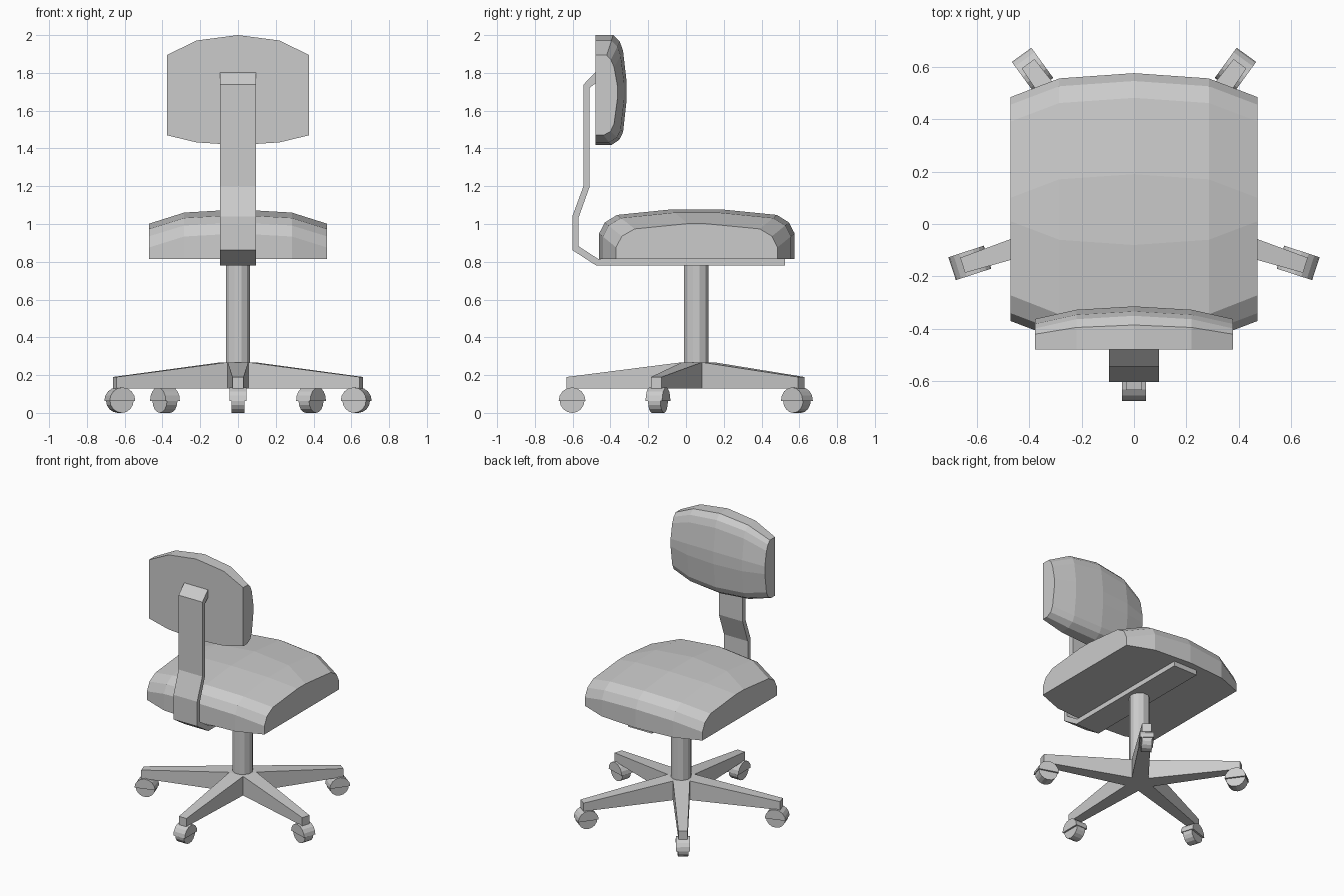
import bpy, bmesh
from math import sin, cos, pi, radians
from mathutils import Matrix

if "Cube" in bpy.data.objects:
    bpy.data.objects.remove(bpy.data.objects["Cube"])

CY = 0.055          # y of the column and the base


def finish(name, bm):
    bmesh.ops.recalc_face_normals(bm, faces=bm.faces[:])
    me = bpy.data.meshes.new(name)
    bm.to_mesh(me)
    bm.free()
    ob = bpy.data.objects.new(name, me)
    bpy.context.collection.objects.link(ob)
    return ob


def loft(name, rings):
    """Join closed rings of points and cap both ends."""
    bm = bmesh.new()
    rows = [[bm.verts.new(p) for p in ring] for ring in rings]
    n = len(rows[0])
    for a, b in zip(rows, rows[1:]):
        for i in range(n):
            j = (i + 1) % n
            bm.faces.new((a[i], a[j], b[j], b[i]))
    bm.faces.new(rows[0])
    bm.faces.new(rows[-1])
    return finish(name, bm)


def extrude_x(name, profile, half):
    return loft(name, [[(x, y, z) for y, z in profile] for x in (-half, half)])


def cushion(name, centre, edge, mid_x, edge_x, t):
    """Crowned pad: (y, z) section blends from the centre to the edge."""
    rings = []
    for x, k in ((-edge_x, 1), (-mid_x, t), (0, 0), (mid_x, t), (edge_x, 1)):
        rings.append([(x, a[0] + (b[0] - a[0]) * k, a[1] + (b[1] - a[1]) * k)
                      for a, b in zip(centre, edge)])
    return loft(name, rings)


# Seat pad
seat = [(-.46, .815), (-.46, .95), (-.43, 1.008), (-.365, 1.048), (-.08, 1.077),
        (.19, 1.077), (.481, 1.048), (.545, 1.008), (.575, .95), (.575, .815)]
seat_edge = [(-.37, .815), (-.37, .876), (-.34, .935), (-.272, .974), (.01, 1.002),
             (.10, 1.002), (.391, .974), (.455, .935), (.484, .876), (.484, .815)]
cushion("seat", seat, seat_edge, .285, .47, .22)

# Backrest pad
back = [(-.479, 2.0), (-.385, 2.0), (-.35, 1.965), (-.333, 1.915), (-.314, 1.75),
        (-.314, 1.66), (-.333, 1.487), (-.352, 1.447), (-.395, 1.418), (-.479, 1.418)]
back_edge = [(-.479, 1.894), (-.42, 1.894), (-.398, 1.87), (-.381, 1.83), (-.362, 1.725),
             (-.362, 1.67), (-.381, 1.53), (-.4, 1.49), (-.437, 1.47), (-.479, 1.47)]
cushion("backrest", back, back_edge, .22, .377, .27)

# Bent strap from under the seat to the backrest
strap = [(.525, .78), (-.475, .78), (-.602, .862), (-.602, 1.04), (-.543, 1.20),
         (-.543, 1.738), (-.479, 1.803), (-.479, 1.745), (-.511, 1.72), (-.511, 1.195),
         (-.57, 1.03), (-.57, .883), (-.465, .815), (.525, .815)]
extrude_x("back_strap", strap, .095)

# Column
def ring(r, z, n=12):
    return [(r * cos(2 * pi * (i + .5) / n), CY + r * sin(2 * pi * (i + .5) / n), z)
            for i in range(n)]
loft("column", [ring(.067, .2), ring(.067, .79)])


def turned(i):
    """Leg i, pointing along -y before the turn."""
    return Matrix.Translation((0, CY, 0)) @ Matrix.Rotation(radians(72 * i), 4, 'Z')


# Five-legged base, one star-shaped mesh
bm = bmesh.new()
for i in range(5):
    v = [bm.verts.new(turned(i) @ Matrix.Translation(p).to_translation()) for p in (
        (-.055, -.0757, .268), (.055, -.0757, .268), (.03, -.687, .19), (-.03, -.687, .19),
        (-.055, -.0757, .13), (.055, -.0757, .13), (.03, -.687, .13), (-.03, -.687, .13))]
    for f in ((0, 1, 2, 3), (4, 5, 6, 7), (3, 2, 6, 7), (0, 3, 7, 4), (1, 2, 6, 5)):
        bm.faces.new([v[k] for k in f])
    for z, a, b in ((.268, 0, 1), (.13, 4, 5)):
        bm.faces.new((v[a], v[b], bm.verts.new((0, CY, z))))
bmesh.ops.remove_doubles(bm, verts=bm.verts[:], dist=.001)
finish("star_base", bm)


# Casters: round wheel under a half-round hood
def arc(r, z, start, end, n, closed):
    return [(-.658 + r * cos(start + (end - start) * i / n),
             z + r * sin(start + (end - start) * i / n))
            for i in range(n if closed else n + 1)]


for i in range(5):
    wheel = extrude_x(f"caster_wheel_{i + 1}", arc(.066, .066, 0, 2 * pi, 16, True), .034)
    hood = extrude_x(f"caster_hood_{i + 1}", arc(.071, .064, 0, pi, 8, False), .046)
    for ob in (wheel, hood):
        ob.matrix_world = turned(i)
